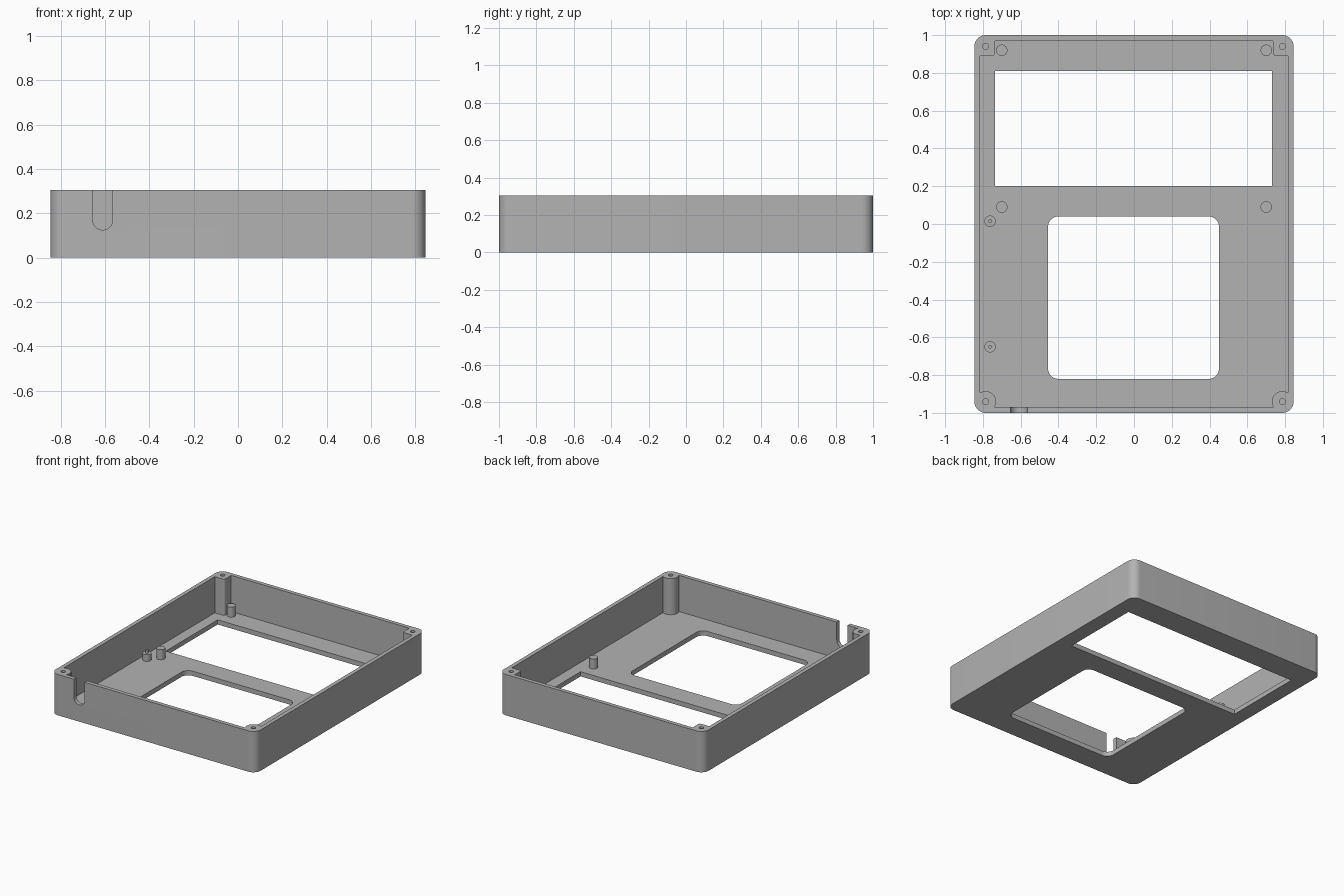
import bpy, bmesh
from math import radians, sin, cos

default = bpy.data.objects.get("Cube")
if default:
    bpy.data.objects.remove(default, do_unlink=True)

grey = bpy.data.materials.new("matte_grey")
grey.use_nodes = True
grey.diffuse_color = (0.45, 0.45, 0.45, 1)
grey.node_tree.nodes["Principled BSDF"].inputs["Base Color"].default_value = grey.diffuse_color

HX, HY, HEIGHT = 0.845, 1.0, 0.305
WALL, FLOOR = 0.03, 0.035
SCREW_X, SCREW_Y = 0.785, 0.94


def arc(cx, cy, r, start, end, steps=10):
    angles = [radians(start + (end - start) * i / steps) for i in range(steps + 1)]
    return [(cx + r * cos(a), cy + r * sin(a)) for a in angles]


def circle(cx, cy, r, steps=32):
    return arc(cx, cy, r, 0, 360, steps)[:-1]


def rounded_rect(x0, x1, y0, y1, r):
    return (arc(x1 - r, y0 + r, r, -90, 0) + arc(x1 - r, y1 - r, r, 0, 90)
            + arc(x0 + r, y1 - r, r, 90, 180) + arc(x0 + r, y0 + r, r, 180, 270))


def prism(name, outline, low, high, axis="Z"):
    """Extrude an outline along z, or an x-z outline along y."""
    bm = bmesh.new()
    place = (lambda u, v: (u, v, low)) if axis == "Z" else (lambda u, v: (u, low, v))
    shift = (0, 0, high - low) if axis == "Z" else (0, high - low, 0)
    face = bm.faces.new([bm.verts.new(place(u, v)) for u, v in outline])
    grown = bmesh.ops.extrude_face_region(bm, geom=[face])["geom"]
    verts = [g for g in grown if isinstance(g, bmesh.types.BMVert)]
    bmesh.ops.translate(bm, verts=verts, vec=shift)
    bmesh.ops.recalc_face_normals(bm, faces=bm.faces)
    mesh = bpy.data.meshes.new(name)
    bm.to_mesh(mesh)
    bm.free()
    mesh.materials.append(grey)
    obj = bpy.data.objects.new(name, mesh)
    bpy.context.collection.objects.link(obj)
    return obj


def activate(obj):
    bpy.ops.object.select_all(action="DESELECT")
    obj.select_set(True)
    bpy.context.view_layer.objects.active = obj


def cut(target, cutter):
    cutter.hide_render = True
    mod = target.modifiers.new("cut", "BOOLEAN")
    mod.operation, mod.solver, mod.object = "DIFFERENCE", "EXACT", cutter
    activate(target)
    bpy.ops.object.modifier_apply(modifier=mod.name)
    bpy.data.objects.remove(cutter, do_unlink=True)


def smooth(obj):
    activate(obj)
    bpy.ops.object.shade_smooth_by_angle(angle=radians(30))


# Outer shell
case = prism("case_shell", rounded_rect(-HX, HX, -HY, HY, 0.06), 0, HEIGHT)

# Cavity outline leaves round front posts and square back posts in the corners
ix, iy = HX - WALL, HY - WALL
half = (arc(SCREW_X, -SCREW_Y, 0.055, 213, 57, 16)
        + [(ix, 0.89)] + arc(0.75, 0.905, 0.015, 270, 180, 6) + [(0.735, iy)])
cavity = half + [(-x, y) for x, y in reversed(half)]
cut(case, prism("cavity_cutter", cavity, FLOOR, HEIGHT + 0.1))

# Screen window and keypad window
cut(case, prism("screen_cutter", [(-0.735, 0.2), (0.73, 0.2), (0.73, 0.81), (-0.735, 0.81)], -0.1, 0.1))
cut(case, prism("keypad_cutter", rounded_rect(-0.455, 0.45, -0.82, 0.04, 0.055), -0.1, 0.1))

# Cable notch in the front wall
notch = arc(-0.61, 0.17, 0.045, 180, 360, 20) + [(-0.565, 0.4), (-0.655, 0.4)]
cut(case, prism("notch_cutter", notch, -1.1, -0.95, "Y"))

# Screw holes in the corner posts
for sx in (-1, 1):
    for sy in (-1, 1):
        cut(case, prism("screw_cutter", circle(sx * SCREW_X, sy * SCREW_Y, 0.016, 20), 0.1, 0.4))
smooth(case)

# Screen support pegs
for side, x in (("right", -0.7), ("left", 0.7)):
    for end, y in (("back", 0.92), ("middle", 0.09)):
        smooth(prism(f"{side}_{end}_peg", circle(x, y, 0.03), FLOOR - 0.01, 0.11))

# Board standoffs with locating pins
for end, y in (("back", 0.015), ("front", -0.65)):
    smooth(prism(f"{end}_standoff", circle(-0.762, y, 0.03), FLOOR - 0.01, 0.085))
    smooth(prism(f"{end}_standoff_pin", circle(-0.762, y, 0.01, 16), 0.08, 0.11))
